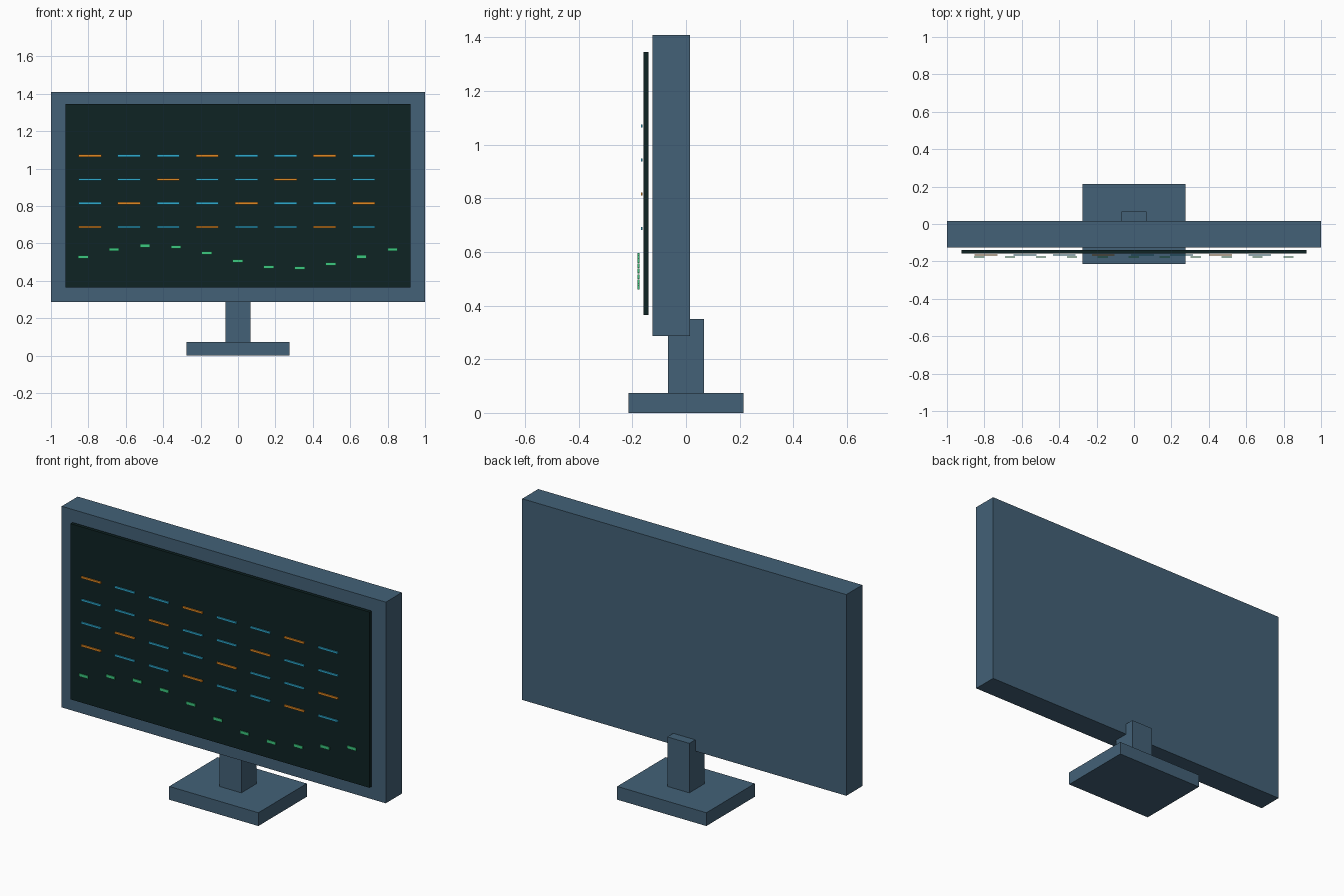
import bpy
import math

old = bpy.data.objects.get("Cube")
if old:
    bpy.data.objects.remove(old, do_unlink=True)


def material(name, srgb):
    color = [(c / 255 / 12.92 if c < 11 else ((c / 255 + 0.055) / 1.055) ** 2.4) for c in srgb] + [1]
    mat = bpy.data.materials.new(name)
    mat.use_nodes = True
    mat.diffuse_color = color
    mat.node_tree.nodes["Principled BSDF"].inputs["Base Color"].default_value = color
    return mat


def box(name, mat, center, size):
    bpy.ops.mesh.primitive_cube_add(size=1, location=center)
    obj = bpy.context.object
    obj.name = name
    obj.scale = size
    bpy.ops.object.transform_apply(location=False, rotation=False, scale=True)
    obj.data.materials.append(mat)
    return obj


casing = material("slate blue", (67, 97, 119))
glass = material("dark green glass", (14, 35, 36))
cyan = material("cyan", (46, 172, 208))
orange = material("orange", (228, 138, 34))
green = material("green", (60, 200, 128))

# Stand and housing
box("base", casing, (0, 0, 0.037), (0.55, 0.427, 0.074))
box("neck", casing, (0, 0, 0.212), (0.136, 0.136, 0.276))
box("housing", casing, (0, -0.055, 0.848), (2, 0.141, 1.122))

# Screen panel standing just ahead of the housing
box("screen", glass, (0, -0.149, 0.855), (1.846, 0.018, 0.98))

# Rows of text dashes, every third one orange along the diagonals
for row in range(4):
    for col in range(8):
        mat = orange if (col - row) % 3 == 0 else cyan
        box(f"dash_{row}_{col}", mat,
            (-0.791 + 0.209 * col, -0.165, 0.688 + 0.127 * row), (0.122, 0.006, 0.011))

# Wave of trace marks
for i in range(11):
    box(f"trace_mark_{i}", green,
        (-0.828 + 0.1654 * i, -0.177, 0.528 + 0.061 * math.sin(0.7 * i)), (0.055, 0.006, 0.017))
